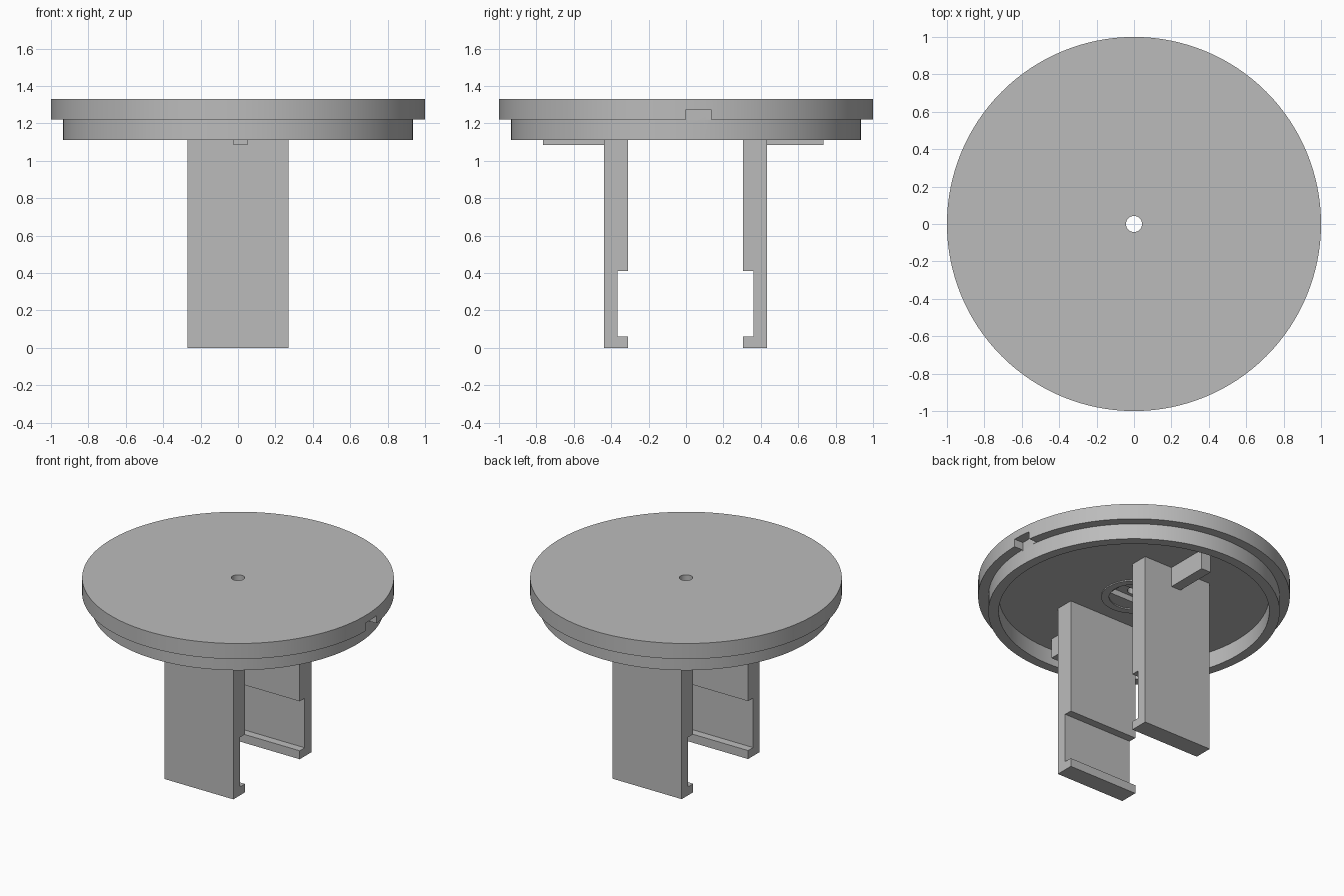
import bpy, bmesh, math
from mathutils import Vector

if "Cube" in bpy.data.objects:
    bpy.data.objects.remove(bpy.data.objects["Cube"], do_unlink=True)

grey = bpy.data.materials.new("plain grey")
grey.use_nodes = True
grey.diffuse_color = (0.5, 0.5, 0.5, 1)
grey.node_tree.nodes["Principled BSDF"].inputs["Base Color"].default_value = (0.5, 0.5, 0.5, 1)

CEILING = 1.225   # underside of the plate inside the rim
SEAT = 1.22       # underside of the flange
TOP = 1.33


def finish(name, bm):
    bmesh.ops.recalc_face_normals(bm, faces=bm.faces)
    mesh = bpy.data.meshes.new(name)
    bm.to_mesh(mesh)
    bm.free()
    obj = bpy.data.objects.new(name, mesh)
    bpy.context.collection.objects.link(obj)
    mesh.materials.append(grey)
    return obj


def box(name, low, high):
    bm = bmesh.new()
    bmesh.ops.create_cube(bm, size=1)
    low, high = Vector(low), Vector(high)
    for v in bm.verts:
        v.co = (low + high) / 2 + v.co * (high - low)
    return finish(name, bm)


def lathe(name, profile, steps=128):
    bm = bmesh.new()
    verts = [bm.verts.new((r, 0, z)) for r, z in profile]
    edges = [bm.edges.new((verts[i - 1], verts[i])) for i in range(len(verts))]
    bmesh.ops.spin(bm, geom=verts + edges, axis=(0, 0, 1), cent=(0, 0, 0),
                   angle=math.tau, steps=steps, use_duplicate=False)
    bmesh.ops.remove_doubles(bm, verts=bm.verts, dist=1e-4)
    return finish(name, bm)


def extrude_x(name, profile, x0, x1):
    bm = bmesh.new()
    face = bm.faces.new([bm.verts.new((x0, y, z)) for y, z in profile])
    geom = bmesh.ops.extrude_face_region(bm, geom=[face])["geom"]
    bmesh.ops.translate(bm, vec=(x1 - x0, 0, 0),
                        verts=[g for g in geom if isinstance(g, bmesh.types.BMVert)])
    return finish(name, bm)


def select_only(obj):
    bpy.ops.object.select_all(action="DESELECT")
    obj.select_set(True)
    bpy.context.view_layer.objects.active = obj


def cut(obj, cutter):
    cutter.hide_render = True
    mod = obj.modifiers.new("cut", "BOOLEAN")
    mod.operation, mod.solver, mod.object = "DIFFERENCE", "EXACT", cutter
    select_only(obj)
    bpy.ops.object.modifier_apply(modifier=mod.name)
    bpy.data.objects.remove(cutter, do_unlink=True)


# Round cap: wide flange, narrower hollow rim, centre hole
cap = lathe("cap", [(0.043, TOP), (1, TOP), (1, SEAT), (0.935, SEAT), (0.935, 1.11),
                    (0.868, 1.11), (0.868, CEILING), (0.21, CEILING),
                    (0.21, CEILING - 0.008), (0.16, CEILING - 0.008),
                    (0.16, CEILING), (0.043, CEILING)])

# Locating notch in the flange and shallow slot under the centre
cut(cap, box("notch_cutter", (0.93, 0, SEAT - 0.01), (1.1, 0.135, 1.275)))
cut(cap, box("slot_cutter", (-0.145, -0.065, CEILING - 0.004), (0.145, 0.065, CEILING + 0.04)))
select_only(cap)
bpy.ops.object.shade_smooth_by_angle(angle=math.radians(30))

# Two clip legs with a stepped recess on the inner side, and their outer ribs
for side, sign, rib_end in (("front", -1, 0.765), ("back", 1, 0.735)):
    outer, inner, web = (sign * d - 0.002 for d in (0.436, 0.307, 0.363))
    top = CEILING + 0.01
    extrude_x(side + "_leg", [(outer, 0), (inner, 0), (inner, 0.06), (web, 0.06),
                              (web, 0.41), (inner, 0.41), (inner, top), (outer, top)],
              -0.27, 0.27)
    ends = sorted((outer - sign * 0.01, sign * rib_end))
    box(side + "_rib", (-0.025, ends[0], 1.085), (0.05, ends[1], top))
